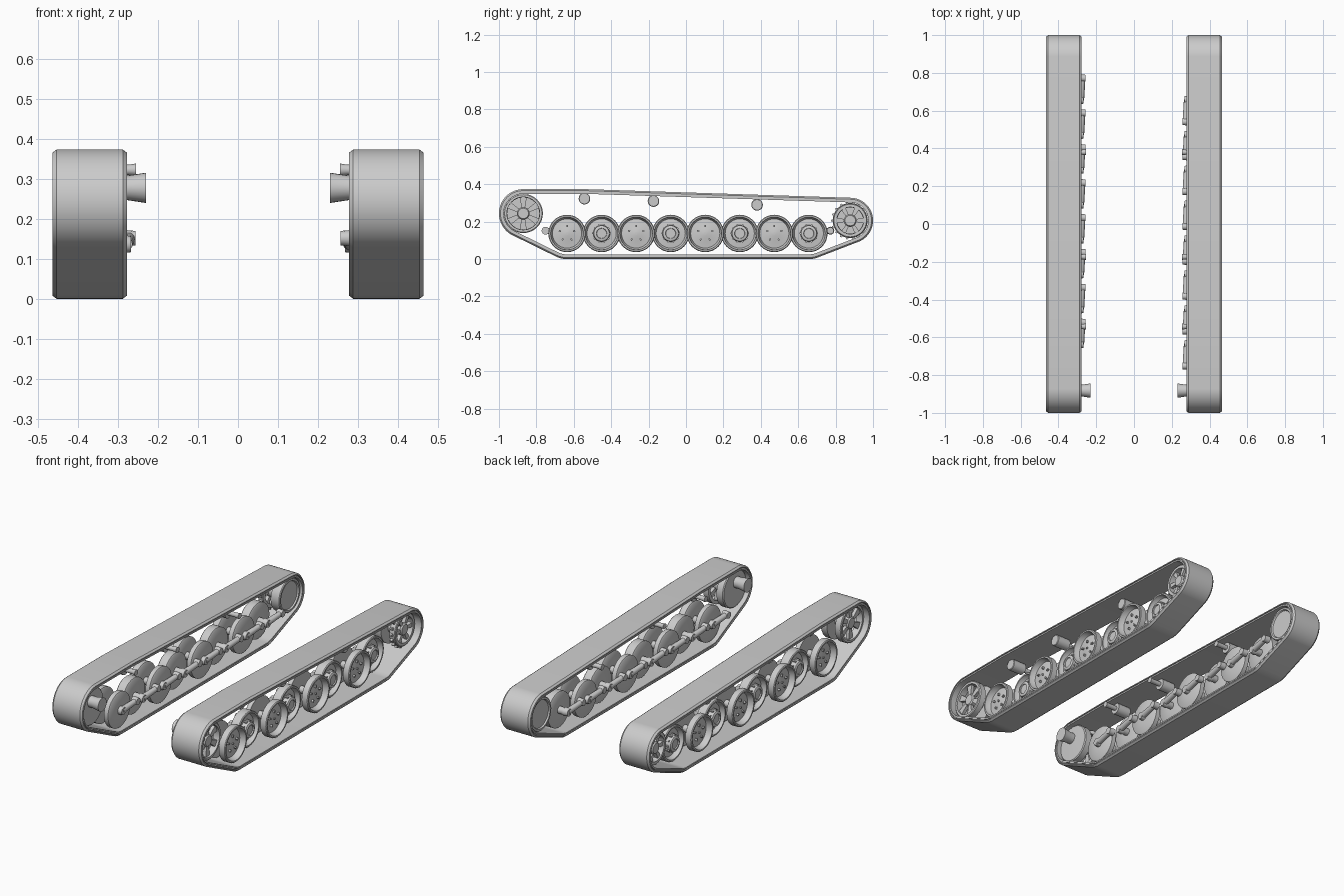
import bpy, bmesh, math
from mathutils import Vector

cube = bpy.data.objects.get("Cube")
if cube:
    bpy.data.objects.remove(cube)

GREY = (0.6, 0.6, 0.6, 1)
grey = bpy.data.materials.new("plain_grey")
grey.use_nodes = True
grey.diffuse_color = GREY
grey.node_tree.nodes["Principled BSDF"].inputs["Base Color"].default_value = GREY

WHEEL_Z, WHEEL_R, PITCH = 0.137, 0.1, 0.1847
WHEEL_Y = [-0.636 + PITCH * i for i in range(8)]
FRONT, REAR = (-0.87, 0.244), (0.878, 0.206)
ROLLERS = [(-0.543, 0.323), (-0.174, 0.31), (0.38, 0.29)]


def finish(name, bm):
    bmesh.ops.remove_doubles(bm, verts=bm.verts, dist=1e-5)
    bmesh.ops.recalc_face_normals(bm, faces=bm.faces)
    mesh = bpy.data.meshes.new(name)
    bm.to_mesh(mesh)
    bm.free()
    mesh.materials.append(grey)
    obj = bpy.data.objects.new(name, mesh)
    bpy.context.collection.objects.link(obj)
    bpy.ops.object.select_all(action='DESELECT')
    obj.select_set(True)
    bpy.context.view_layer.objects.active = obj
    bpy.ops.object.shade_smooth_by_angle(angle=math.radians(35))
    return obj


def loft(bm, rings, closed=False):
    """Bridge rings of points with quads."""
    rows = [[bm.verts.new(p) for p in ring] for ring in rings]
    n = len(rows[0])
    pairs = list(zip(rows, rows[1:])) + ([(rows[-1], rows[0])] if closed else [])
    for a, b in pairs:
        for i in range(n):
            j = (i + 1) % n
            bm.faces.new((a[i], a[j], b[j], b[i]))
    if not closed:
        bm.faces.new(rows[0])
        bm.faces.new(rows[-1][::-1])


def lathe(bm, side, centre, profile, closed=False, n=32):
    """Turn a profile of (x, radius) points round an axis along x."""
    cy, cz = centre
    loft(bm, [[(side * x, cy + r * math.cos(i * math.tau / n), cz + r * math.sin(i * math.tau / n))
               for i in range(n)] for x, r in profile], closed)


def radial_blocks(bm, side, centre, count, r0, r1, w0, w1, x0, x1, turn=0.0):
    """Tapered blocks pointing outward round a wheel centre."""
    cy, cz = centre
    for k in range(count):
        a = turn + k * math.tau / count
        u, v = Vector((math.cos(a), math.sin(a))), Vector((-math.sin(a), math.cos(a)))
        flat = [u * r0 - v * w0, u * r1 - v * w1, u * r1 + v * w1, u * r0 + v * w0]
        loft(bm, [[(side * x, cy + p.x, cz + p.y) for p in flat] for x in (x0, x1)])


def bar(bm, start, end, r0, r1, n=12):
    a, b = Vector(start), Vector(end)
    q = (b - a).to_track_quat('Z', 'Y')
    loft(bm, [[c + q @ Vector((r * math.cos(i * math.tau / n), r * math.sin(i * math.tau / n), 0))
               for i in range(n)] for c, r in ((a, r0), (b, r1))])


# Track belt: loop stretched round the wheels, swept with a bevelled section
SUPPORTS = [(FRONT, 0.13), (REAR, 0.122), (ROLLERS[0], 0.051),
            ((WHEEL_Y[0], WHEEL_Z), WHEEL_Z), ((WHEEL_Y[-1], WHEEL_Z), WHEEL_Z)]


def belt_outline(inset, x, n=112):
    pts = []
    for i in range(n):
        a = (i + 0.5) * math.tau / n
        c, s = math.cos(a), math.sin(a)
        (y, z), r = max(SUPPORTS, key=lambda t: t[0][0] * c + t[0][1] * s + t[1])
        pts.append((x, y + (r - inset) * c, z + (r - inset) * s))
    return pts


BELT_MID = 0.3715
HALF_SECTION = [(0.0, 0.083), (0.008, 0.0935), (0.013, 0.0935), (0.013, 0.087),
                (0.017, 0.087), (0.017, 0.0915), (0.025, 0.0915)]
SECTION = HALF_SECTION + [(d, -w) for d, w in reversed(HALF_SECTION)]

for side, label in ((1, "left"), (-1, "right")):
    bm = bmesh.new()
    loft(bm, [belt_outline(d, side * (BELT_MID + w)) for d, w in SECTION], closed=True)
    finish(label + "_track_belt", bm)

    # Interleaved road wheels: odd axles carry an outer dish and inner disc
    for i, y in enumerate(WHEEL_Y):
        c = (y, WHEEL_Z)
        bm = bmesh.new()
        if i % 2 == 0:
            lathe(bm, side, c, [(0.392, 0.03), (0.392, 0.094), (0.396, WHEEL_R), (0.43, WHEEL_R),
                                (0.434, 0.096), (0.434, 0.088), (0.418, 0.085), (0.402, 0.078),
                                (0.408, 0.03), (0.412, 0.012)])
            radial_blocks(bm, side, c, 5, 0.034, 0.046, 0.004, 0.004, 0.4, 0.418, math.pi / 2)
            lathe(bm, side, c, [(0.418, 0.006), (0.408, 0.006)], n=8)
            lathe(bm, side, c, [(0.29, 0.03), (0.293, 0.094), (0.297, WHEEL_R), (0.322, WHEEL_R),
                                (0.322, 0.03)])
            lathe(bm, side, c, [(0.27, 0.02), (0.395, 0.02)], n=16)
        else:
            lathe(bm, side, c, [(0.33, 0.03), (0.33, 0.094), (0.334, WHEEL_R), (0.38, WHEEL_R),
                                (0.384, 0.096), (0.384, 0.088), (0.37, 0.085), (0.358, 0.078),
                                (0.362, 0.045), (0.392, 0.042), (0.396, 0.036), (0.396, 0.028),
                                (0.39, 0.026)])
            radial_blocks(bm, side, c, 10, 0.04, 0.05, 0.005, 0.004, 0.362, 0.382)
            lathe(bm, side, c, [(0.27, 0.02), (0.335, 0.02)], n=16)
        finish(f"{label}_road_wheel_{i + 1}", bm)

        # Suspension arm, leading on one side and trailing on the other
        bm = bmesh.new()
        pivot_y = y - side * 0.115
        bar(bm, (side * 0.282, y, WHEEL_Z), (side * 0.272, pivot_y, 0.152), 0.018, 0.015)
        lathe(bm, side, (pivot_y, 0.152), [(0.257, 0.018), (0.29, 0.021)], n=16)
        lathe(bm, side, c, [(0.268, 0.02), (0.295, 0.024)], n=16)
        finish(f"{label}_suspension_arm_{i + 1}", bm)

    # Return rollers on stub axles
    for i, c in enumerate(ROLLERS):
        bm = bmesh.new()
        lathe(bm, side, c, [(0.255, 0.016), (0.275, 0.013), (0.325, 0.013), (0.325, 0.031),
                            (0.405, 0.031), (0.408, 0.028)], n=20)
        finish(f"{label}_return_roller_{i + 1}", bm)

    # Front six-spoke drive wheel with a solid inner disc and drive stub
    bm = bmesh.new()
    lathe(bm, side, FRONT, [(0.395, 0.105), (0.428, 0.105), (0.432, 0.1), (0.432, 0.088),
                            (0.395, 0.086)], closed=True)
    lathe(bm, side, FRONT, [(0.32, 0.034), (0.418, 0.034), (0.426, 0.028), (0.426, 0.01)], n=24)
    radial_blocks(bm, side, FRONT, 6, 0.026, 0.09, 0.009, 0.019, 0.402, 0.42, math.pi / 6)
    lathe(bm, side, FRONT, [(0.3, 0.03), (0.303, 0.1), (0.308, 0.105), (0.345, 0.105), (0.345, 0.03)])
    finish(label + "_drive_wheel", bm)
    bm = bmesh.new()
    lathe(bm, side, (-0.882, 0.278), [(0.23, 0.03), (0.23, 0.038), (0.275, 0.031), (0.305, 0.031)], n=24)
    finish(label + "_drive_stub", bm)

    # Rear toothed wheel with spokes and a rimmed inner disc
    bm = bmesh.new()
    lathe(bm, side, REAR, [(0.395, 0.091), (0.425, 0.091), (0.429, 0.087), (0.429, 0.072),
                           (0.395, 0.07)], closed=True)
    lathe(bm, side, REAR, [(0.32, 0.034), (0.42, 0.034), (0.428, 0.028), (0.428, 0.01)], n=24)
    radial_blocks(bm, side, REAR, 6, 0.028, 0.074, 0.008, 0.013, 0.402, 0.422)
    radial_blocks(bm, side, REAR, 18, 0.086, 0.102, 0.009, 0.004, 0.4, 0.416)
    lathe(bm, side, REAR, [(0.298, 0.03), (0.298, 0.076), (0.29, 0.08), (0.29, 0.09), (0.294, 0.094),
                           (0.345, 0.094), (0.345, 0.03)])
    finish(label + "_toothed_wheel", bm)
